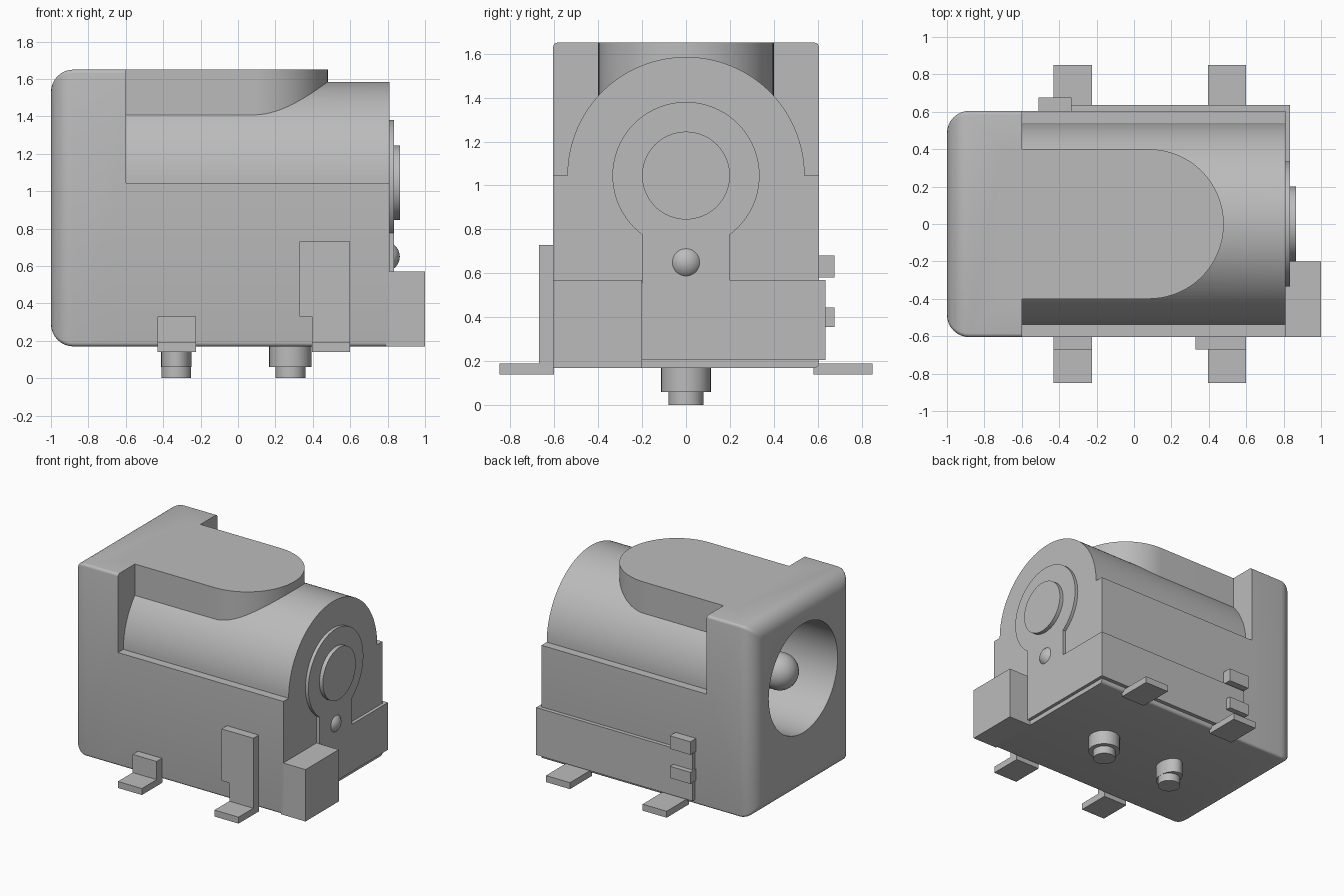
import bpy, bmesh
from math import sin, cos, pi, radians, sqrt
from mathutils import Matrix, Vector

cube = bpy.data.objects.get("Cube")
if cube:
    bpy.data.objects.remove(cube, do_unlink=True)

GREY = (0.5, 0.5, 0.5, 1)
grey = bpy.data.materials.new("plain grey")
grey.use_nodes = True
grey.diffuse_color = GREY
grey.node_tree.nodes["Principled BSDF"].inputs["Base Color"].default_value = GREY

AXIS_Z = 1.045          # height of the barrel axis
HALF = 0.605            # half width of the body
FLOOR, TOP = 0.17, 1.65
END = 0.81              # x of the flat end of the barrel


def finish(name, bm):
    bmesh.ops.recalc_face_normals(bm, faces=bm.faces)
    mesh = bpy.data.meshes.new(name)
    bm.to_mesh(mesh)
    bm.free()
    mesh.materials.append(grey)
    obj = bpy.data.objects.new(name, mesh)
    bpy.context.collection.objects.link(obj)
    return obj


def activate(obj):
    bpy.ops.object.select_all(action='DESELECT')
    obj.select_set(True)
    bpy.context.view_layer.objects.active = obj


def smooth(obj, angle=30):
    activate(obj)
    bpy.ops.object.shade_smooth_by_angle(angle=radians(angle))
    return obj


def loft(name, rings):
    """Skin matching point rings and cap both ends."""
    bm = bmesh.new()
    loops = [[bm.verts.new(p) for p in ring] for ring in rings]
    for a, b in zip(loops, loops[1:]):
        for i in range(len(a)):
            j = (i + 1) % len(a)
            bm.faces.new((a[i], a[j], b[j], b[i]))
    bm.faces.new(loops[0])
    bm.faces.new(loops[-1])
    return finish(name, bm)


def prism_x(name, outline, x0, x1):
    return loft(name, [[(x, y, z) for y, z in outline] for x in (x0, x1)])


def prism_z(name, outline, z0, z1):
    return loft(name, [[(x, y, z) for x, y in outline] for z in (z0, z1)])


def box(name, x0, x1, y0, y1, z0, z1):
    return prism_z(name, [(x0, y0), (x1, y0), (x1, y1), (x0, y1)], z0, z1)


def arc(cx, cy, r, a0, a1, n):
    return [(cx + r * cos(a0 + (a1 - a0) * i / n),
             cy + r * sin(a0 + (a1 - a0) * i / n)) for i in range(n + 1)]


def circle(cx, cy, r, n=64):
    return arc(cx, cy, r, 0, 2 * pi, n)[:-1]


def ball(name, r, location):
    bm = bmesh.new()
    bmesh.ops.create_uvsphere(bm, u_segments=32, v_segments=20, radius=r,
                              matrix=Matrix.Translation(Vector(location)))
    return smooth(finish(name, bm), 60)


def boolean(obj, other, operation):
    mod = obj.modifiers.new("cut", 'BOOLEAN')
    mod.operation, mod.solver, mod.object = operation, 'EXACT', other
    activate(obj)
    bpy.ops.object.modifier_apply(modifier=mod.name)
    bpy.data.objects.remove(other, do_unlink=True)


# Socket head: rounded rectangle rings, shrinking towards the open face
def head_ring(x, inset, r=0.02):
    y, lo, hi = HALF - inset - r, FLOOR + inset + r, TOP - inset - r
    points = []
    for k, (cy, cz) in enumerate([(y, hi), (-y, hi), (-y, lo), (y, lo)]):
        points += arc(cy, cz, r, k * pi / 2, (k + 1) * pi / 2, 4)
    return [(x, py, pz) for py, pz in points]


R = 0.12
steps = [i / 8 * pi / 2 for i in range(9)]
housing = loft("housing", [head_ring(-1 + R * (1 - sin(a)), R * (1 - cos(a)))
                           for a in reversed(steps)] + [head_ring(-0.6, 0)])

# Lower body with the barrel on top
outline = arc(HALF - 0.02, FLOOR + 0.02, 0.02, -pi / 2, 0, 4)
outline += [(HALF, AXIS_Z)] + arc(0, AXIS_Z, 0.54, 0, pi, 64) + [(-HALF, AXIS_Z)]
outline += arc(-HALF + 0.02, FLOOR + 0.02, 0.02, pi, 1.5 * pi, 4)
boolean(housing, prism_x("barrel", outline, -0.65, END), 'UNION')

# Raised deck with a round end
deck = [(-0.7, -0.4)] + arc(0.08, 0, 0.4, -pi / 2, pi / 2, 40) + [(-0.7, 0.4)]
boolean(housing, prism_z("deck", deck, 1.15, TOP), 'UNION')

# Socket bore
boolean(housing, prism_x("bore", circle(0, AXIS_Z, 0.42), -1.1, 0.5), 'DIFFERENCE')
smooth(housing)

# Centre pin inside the bore
smooth(prism_x("centre_pin", circle(0, AXIS_Z, 0.135, 32), -0.8, 0.55))
ball("centre_pin_tip", 0.135, (-0.8, 0, AXIS_Z))

# Keyhole contact plate, rivet and dimple on the barrel end
dz = sqrt(0.335 ** 2 - 0.2 ** 2)
low = math_low = -0.936
keyhole = arc(0, AXIS_Z, 0.335, low, pi - low, 64) + [(-0.2, 0.205), (0.2, 0.205)]
smooth(prism_x("end_plate", keyhole, END - 0.02, 0.835))
smooth(prism_x("end_rivet", circle(0, AXIS_Z, 0.2), END, 0.865))
ball("end_dimple", 0.08, (0.785, 0, 0.65))

# Corner block and wrap-around contact
box("corner_block", END - 0.02, 1, -HALF, -0.2, FLOOR, 0.57)
box("contact_end", END - 0.02, 0.835, 0.15, 0.635, 0.205, 0.57)
box("contact_side", -0.5, 0.835, 0.59, 0.635, 0.205, 0.57)
for name, z0, z1 in (("upper", 0.58, 0.68), ("lower", 0.355, 0.445)):
    box(name + "_side_tab", -0.51, -0.335, 0.59, 0.675, z0, z1)

# Solder feet on both sides, with uprights on the front
for name, x0, x1 in (("left", 0.395, 0.6), ("right", -0.43, -0.225)):
    box("back_foot_" + name, x0, x1, 0.58, 0.85, 0.14, 0.19)
    box("front_foot_" + name, x0, x1, -0.85, -0.6, 0.14, 0.19)
    box("front_leg_" + name, x0, x1, -0.67, -0.6, 0.14, 0.33)
box("front_leg_left_plate", 0.33, 0.6, -0.67, -0.6, 0.33, 0.73)

# Locating pegs under the body
for name, x, rx in (("left", 0.28, 0.113), ("right", -0.33, 0.081)):
    collar = [(x + px * rx, py * 0.113) for px, py in circle(0, 0, 1, 32)]
    smooth(prism_z("peg_collar_" + name, collar, 0.06, 0.2))
    smooth(prism_z("peg_" + name, circle(x, 0, 0.08, 32), 0, 0.1))
